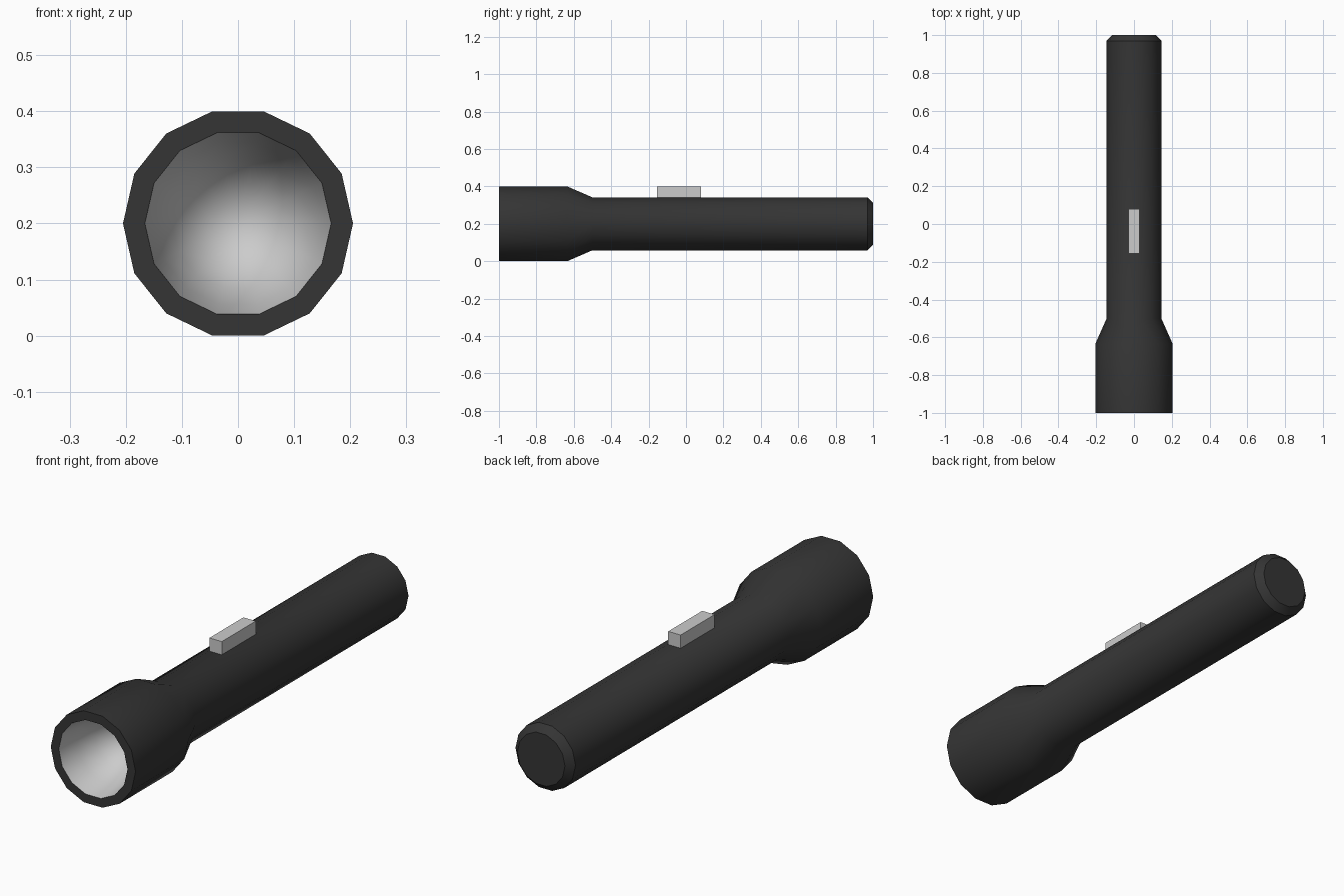
import bpy, bmesh, math

if "Cube" in bpy.data.objects:
    bpy.data.objects.remove(bpy.data.objects["Cube"])

SIDES = 14
AXIS_Z = 0.2

black = bpy.data.materials.new("black_plastic")
black.diffuse_color = (0.035, 0.035, 0.035, 1)
black.use_nodes = True
black.node_tree.nodes["Principled BSDF"].inputs["Base Color"].default_value = black.diffuse_color


def finish(name, bm, material=None):
    mesh = bpy.data.meshes.new(name)
    bm.to_mesh(mesh)
    bm.free()
    obj = bpy.data.objects.new(name, mesh)
    bpy.context.collection.objects.link(obj)
    if material:
        mesh.materials.append(material)
    bpy.ops.object.select_all(action='DESELECT')
    obj.select_set(True)
    bpy.context.view_layer.objects.active = obj
    bpy.ops.object.shade_smooth_by_angle(angle=math.radians(35))
    return obj


def lathe(name, profile, material=None):
    """Revolve (y, radius) points about the torch axis, capping the far end."""
    bm = bmesh.new()
    rings = []
    for y, r in profile:
        rings.append([bm.verts.new((r * math.cos(math.tau * i / SIDES), y,
                                    AXIS_Z + r * math.sin(math.tau * i / SIDES)))
                      for i in range(SIDES)])
    for a, b in zip(rings, rings[1:]):
        for i in range(SIDES):
            j = (i + 1) % SIDES
            bm.faces.new((a[i], b[i], b[j], a[j]))
    # far end cap
    bm.faces.new(rings[-1][::-1])
    return finish(name, bm, material)


# Flat rim, wide head, tapered neck, handle and chamfered tail
lathe("torch_body", [(-1, 0.166), (-1, 0.205), (-0.635, 0.205), (-0.5, 0.145),
                     (0.97, 0.145), (1, 0.115)], black)

# Concave reflector bowl inside the head
lathe("reflector", [(-1, 0.166), (-0.9, 0.148), (-0.82, 0.118),
                    (-0.77, 0.082), (-0.745, 0.042), (-0.738, 0.012)])

# Sliding switch on top of the handle
bm = bmesh.new()
bmesh.ops.create_cube(bm, size=1)
bmesh.ops.scale(bm, vec=(0.06, 0.235, 0.07), verts=bm.verts)
bmesh.ops.translate(bm, vec=(0, -0.0375, 0.364), verts=bm.verts)
finish("switch", bm)
